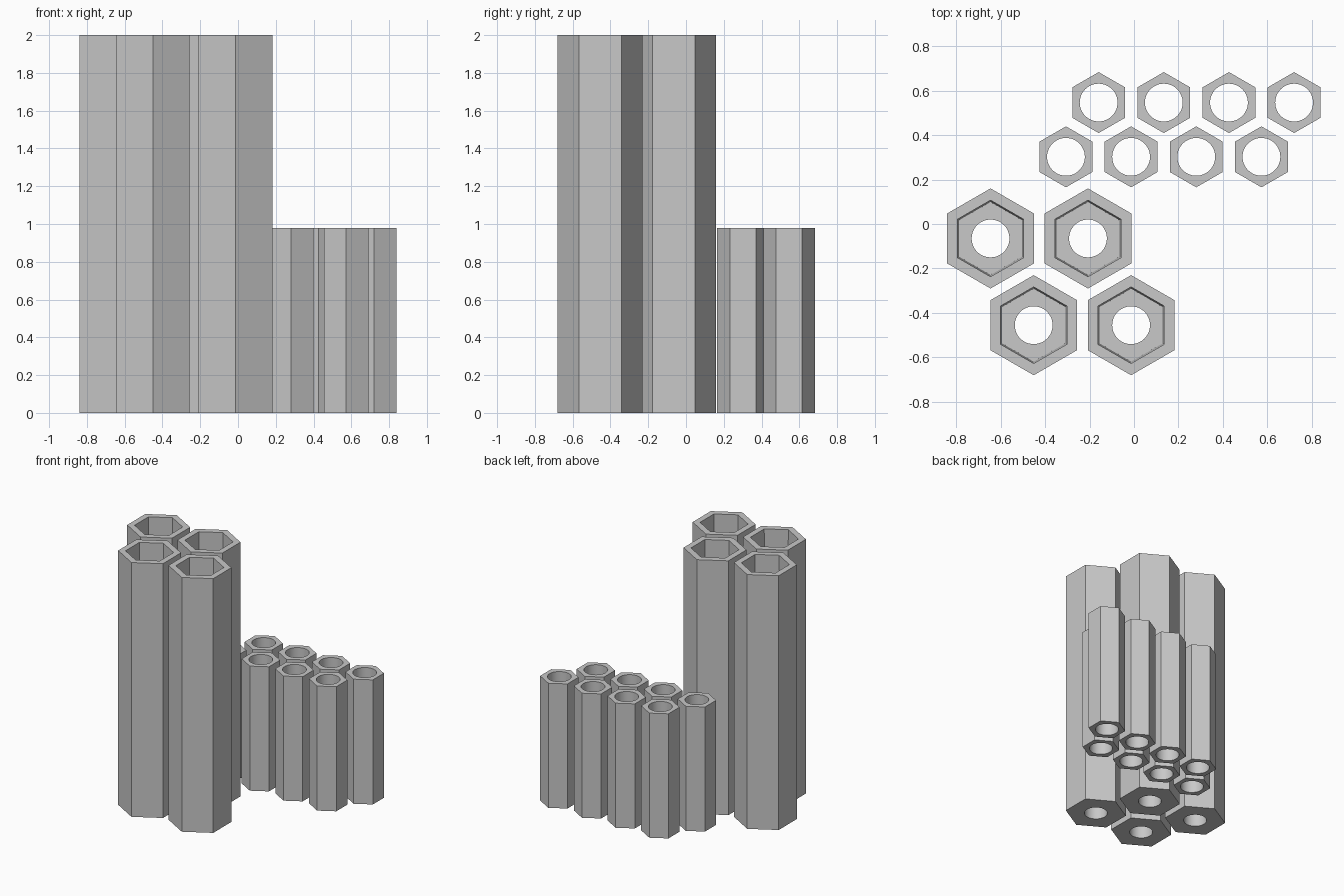
import bpy
import bmesh
from math import cos, sin, pi, radians

cube = bpy.data.objects.get("Cube")
if cube:
    bpy.data.objects.remove(cube, do_unlink=True)

grey = bpy.data.materials.new("plain grey")
grey.use_nodes = True
GREY = (0.58, 0.58, 0.58, 1)
grey.diffuse_color = GREY
grey.node_tree.nodes["Principled BSDF"].inputs["Base Color"].default_value = GREY

SEGMENTS = 48
HOLE = 0.085  # radius of the round bore shared by all tubes


def ring(bm, shape, radius, z):
    """Ring of verts on a circle or on a hexagon with points along y."""
    verts = []
    for i in range(SEGMENTS):
        a = 2 * pi * i / SEGMENTS
        r = radius
        if shape == "hex":
            # distance to the hexagon edge at this angle
            offset = (a + pi / 6) % (pi / 3) - pi / 6
            r = radius * cos(pi / 6) / cos(offset)
        verts.append(bm.verts.new((r * cos(a), r * sin(a), z)))
    return verts


def tube_mesh(name, rings):
    """Closed tube skinned through a loop of rings, outside first."""
    bm = bmesh.new()
    loops = [ring(bm, *r) for r in rings]
    for k, low in enumerate(loops):
        high = loops[(k + 1) % len(loops)]
        round_bore = rings[k][0] == "circle" and rings[(k + 1) % len(rings)][0] == "circle"
        for i in range(SEGMENTS):
            j = (i + 1) % SEGMENTS
            face = bm.faces.new((low[i], low[j], high[j], high[i]))
            face.smooth = round_bore
    bmesh.ops.recalc_face_normals(bm, faces=bm.faces)
    # only the round bore is smooth, its rims stay crisp
    for edge in bm.edges:
        if edge.calc_face_angle(0) > radians(30):
            edge.smooth = False
    mesh = bpy.data.meshes.new(name)
    bm.to_mesh(mesh)
    bm.free()
    mesh.materials.append(grey)
    return mesh


def place_row(name, mesh, count, x, y, step):
    for i in range(count):
        obj = bpy.data.objects.new(f"{name}_{i + 1}", mesh)
        obj.location = (x + i * step, y, 0)
        bpy.context.collection.objects.link(obj)


# Tall tubes: slightly tapered hexagonal socket over a floor with a round hole
TALL, FLOOR = 2.0, 0.25
tall = tube_mesh("tall_tube", [
    ("hex", 0.225, 0), ("hex", 0.225, TALL),
    ("hex", 0.172, TALL), ("hex", 0.164, FLOOR),
    ("circle", HOLE, FLOOR), ("circle", HOLE, 0),
])
place_row("tall_tube_rear", tall, 2, -0.645, -0.065, 0.438)
place_row("tall_tube_front", tall, 2, -0.451, -0.455, 0.438)

# Short tubes: hexagonal outside, round bore right through
SHORT = 0.98
short = tube_mesh("short_tube", [
    ("hex", 0.137, 0), ("hex", 0.137, SHORT),
    ("circle", HOLE, SHORT), ("circle", HOLE, 0),
])
place_row("short_tube_rear", short, 4, -0.159, 0.546, 0.293)
place_row("short_tube_front", short, 4, -0.306, 0.302, 0.293)
